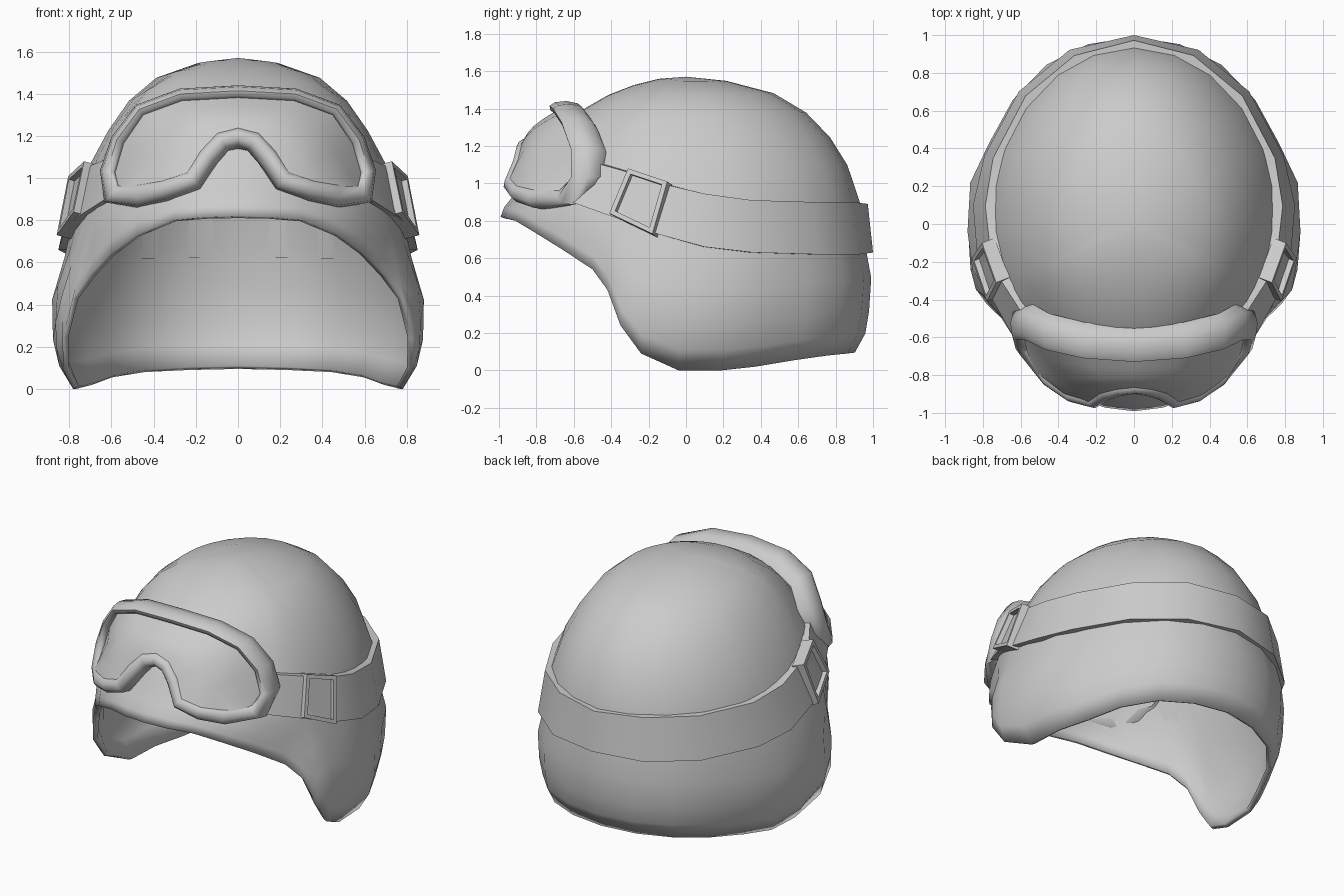
import bpy, bmesh
from math import acos, sin, cos, pi
from mathutils import Vector

if "Cube" in bpy.data.objects:
    bpy.data.objects.remove(bpy.data.objects["Cube"])

grey = bpy.data.materials.new("plain grey")
grey.use_nodes = True
grey.diffuse_color = (0.6, 0.6, 0.6, 1)
grey.node_tree.nodes["Principled BSDF"].inputs["Base Color"].default_value = (0.6, 0.6, 0.6, 1)


def interp(table, t):
    """Linear lookup in rows of (key, values...)."""
    if t <= table[0][0]:
        return table[0][1:]
    for a, b in zip(table, table[1:]):
        if t <= b[0]:
            k = (t - a[0]) / (b[0] - a[0])
            return [p + (q - p) * k for p, q in zip(a[1:], b[1:])]
    return table[-1][1:]


# Height, front reach, half width, back reach of the dome
SECTIONS = [
    (0.0, 1.0, 0.78, 0.86), (0.09, 1.0, 0.84, 0.90), (0.2, 1.0, 0.875, 0.96),
    (0.45, 1.0, 0.88, 1.0), (0.63, 1.0, 0.82, 0.96), (0.85, 0.99, 0.775, 0.94),
    (0.95, 0.91, 0.75, 0.92), (1.07, 0.84, 0.70, 0.88), (1.31, 0.67, 0.57, 0.73),
    (1.45, 0.47, 0.44, 0.55), (1.52, 0.30, 0.30, 0.37), (1.565, 0.12, 0.11, 0.12)]

# Width factor of the lower shell from front to back: pinched cheeks, full ear flaps
FULLNESS = [(-1, 1), (-0.75, 0.965), (-0.52, 0.945), (-0.41, 0.985), (-0.34, 1.02), (-0.2, 1.015),
            (0, 1), (0.2, 1.015), (0.42, 0.965), (0.66, 0.975), (0.9, 1.02), (1, 1)]


def on_dome(angle, z, off=0.0):
    """Point on the dome; angle 0 is the front, growing towards +x."""
    front, half, back = interp(SECTIONS, z)
    reach = front if cos(angle) > 0 else back
    blend = max(0, min(1, (0.75 - z) / 0.2))
    half *= 1 + (interp(FULLNESS, -cos(angle))[0] - 1) * blend
    return Vector(((half + off) * sin(angle), -(reach + off) * cos(angle), z))


def both_sides(half):
    """Mirror a half loop of (angle, ...) rows running from front to back."""
    return half + [(-r[0], *r[1:]) for r in half[-2:0:-1]]


def finish(name, bm, smooth=None, outward=None):
    bmesh.ops.recalc_face_normals(bm, faces=bm.faces[:])
    if outward:
        total = sum((f.normal * f.calc_area() for f in bm.faces), Vector())
        if total.dot(Vector(outward)) < 0:
            bmesh.ops.reverse_faces(bm, faces=bm.faces[:])
    mesh = bpy.data.meshes.new(name)
    bm.to_mesh(mesh)
    bm.free()
    ob = bpy.data.objects.new(name, mesh)
    bpy.context.collection.objects.link(ob)
    mesh.materials.append(grey)
    if smooth:
        bpy.ops.object.select_all(action='DESELECT')
        ob.select_set(True)
        bpy.context.view_layer.objects.active = ob
        bpy.ops.object.shade_smooth_by_angle(angle=smooth)
    return ob


def loft(bm, rings, wrap=False, closed=True):
    """Bridge rings of points; wrap joins last ring to first."""
    vs = [[bm.verts.new(p) for p in r] for r in rings]
    n = len(vs[0])
    pairs = list(zip(vs, vs[1:])) + ([(vs[-1], vs[0])] if wrap else [])
    for a, b in pairs:
        for i in range(n if closed else n - 1):
            j = (i + 1) % n
            bm.faces.new((a[i], a[j], b[j], b[i]))
    return vs


# Helmet shell: dome cut by a rim that rises at the face opening
RIM = [(-1.0, 0.82), (-0.98, 0.815), (-0.92, 0.80), (-0.8, 0.73), (-0.66, 0.645),
       (-0.5, 0.54), (-0.42, 0.43), (-0.35, 0.24), (-0.24, 0.09), (-0.04, 0.0),
       (0.22, 0.0), (0.43, 0.02), (0.66, 0.055), (0.85, 0.08), (0.96, 0.09), (1.0, 0.095)]
TOP = 1.57
rim = both_sides([(acos(-y), z) for y, z in RIM])
levels = [0, 0.07, 0.15, 0.27, 0.4, 0.54, 0.68, 0.78, 0.87, 0.94, 0.985]
bm = bmesh.new()
rows = loft(bm, [[on_dome(a, z + (TOP - z) * f) for a, z in rim] for f in levels])
pole = bm.verts.new((0, 0, TOP))
last = rows[-1]
for i, v in enumerate(last):
    bm.faces.new((v, last[(i + 1) % len(last)], pole))
shell = finish("helmet_shell", bm, 1.0, (0, 0, 1))
thick = shell.modifiers.new("thickness", 'SOLIDIFY')
thick.thickness = 0.03
thick.offset = -1

# Goggle strap: thick band hugging the dome, open at the front
BAND = [(-0.62, 1.12, 0.90), (-0.35, 1.06, 0.81), (-0.15, 1.0, 0.73), (0.1, 0.945, 0.66),
        (0.36, 0.91, 0.63), (0.7, 0.9, 0.62), (0.92, 0.9, 0.62), (1.0, 0.89, 0.63)]
path = both_sides([(0, 0, 0)] + [(acos(-y), t, b) for y, t, b in BAND])[1:]
bm = bmesh.new()
ends = loft(bm, [[on_dome(a, t, -0.02), on_dome(a, t, 0.04),
                  on_dome(a, b, 0.04), on_dome(a, b, -0.02)] for a, t, b in path])
bm.faces.new(ends[0])
bm.faces.new(ends[-1])
finish("goggle_strap", bm, 0.5)

# Strap buckles: square frames with a sunken middle
CORNERS = [(0.73, -0.31, 1.08), (0.805, -0.10, 1.01), (0.86, -0.18, 0.73), (0.78, -0.41, 0.84)]
for side, name in ((1, "left_buckle"), (-1, "right_buckle")):
    outer = [Vector((side * x, y, z)) for x, y, z in CORNERS]
    inward = Vector((-side * 0.9, 0.35, -0.25)).normalized() * 0.075
    bm = bmesh.new()
    rings = loft(bm, [outer, [p + inward for p in outer]])
    cap = bm.faces.new(rings[0])
    bm.faces.new(rings[1])
    bmesh.ops.recalc_face_normals(bm, faces=bm.faces[:])
    bmesh.ops.inset_region(bm, faces=[cap], thickness=0.025, use_even_offset=True)
    hole = bmesh.ops.extrude_discrete_faces(bm, faces=[cap])["faces"][0]
    bmesh.ops.translate(bm, verts=hole.verts[:], vec=inward * 0.4)
    finish(name, bm)

# Goggle frame: padded profile swept round the lens outline (x, y, z, width)
OUTLINE = [(0, -0.70, 1.40, 0.8), (0.27, -0.68, 1.385, 0.8), (0.46, -0.635, 1.315, 0.8),
           (0.56, -0.585, 1.175, 0.9), (0.605, -0.585, 1.03, 1), (0.59, -0.66, 0.94, 1.4),
           (0.48, -0.82, 0.93, 1.4), (0.35, -0.91, 0.955, 1.3), (0.22, -0.945, 1.0, 1.3),
           (0.15, -0.90, 1.11, 1.3), (0.08, -0.88, 1.185, 1.3), (0, -0.87, 1.205, 1.3)]
loop = [(Vector(p[:3]), p[3]) for p in OUTLINE]
loop += [(Vector((-p.x, p.y, p.z)), w) for p, w in loop[-2:0:-1]]
PROFILE = [(-0.025, 0.0), (-0.012, -0.025), (0.018, -0.03), (0.042, 0.0),
           (0.05, 0.06), (0.035, 0.12), (-0.03, 0.16)]
count = len(loop)
frame, lens_edge = [], []
for i, (p, width) in enumerate(loop):
    along = loop[(i + 1) % count][0] - loop[i - 1][0]
    out = Vector((-along.z, 0, along.x)).normalized() * width
    frame.append([p + out * o + Vector((0, d, 0)) for o, d in PROFILE])
    lens_edge.append(p - out * 0.02)
bm = bmesh.new()
loft(bm, frame, wrap=True)
finish("goggle_frame", bm, 1.1)

# Lens: gently bulging strips running from the upper outline to the lower one
half = len(OUTLINE) - 1
strips = []
for k in range(-(half // 2), half // 2 + 1):
    upper = lens_edge[k % count]
    lower = lens_edge[half - k]
    bulge = Vector((0, -0.12 * (upper - lower).length, 0))
    strips.append([upper.lerp(lower, t / 4) + bulge * sin(pi * t / 4) for t in range(5)])
bm = bmesh.new()
loft(bm, strips, closed=False)
finish("goggle_lens", bm, 0.9, (0, -1, 0))
